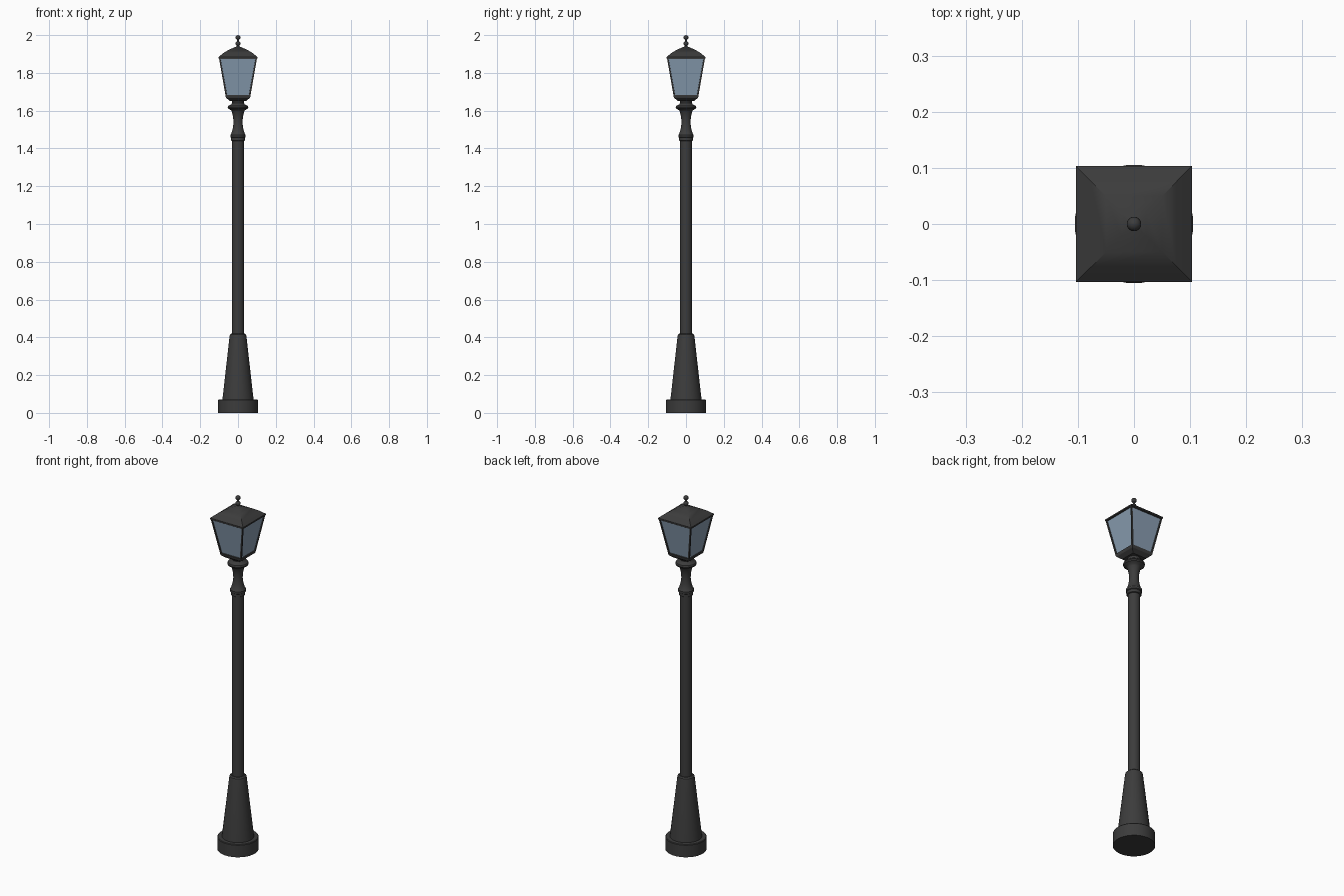
import bpy, bmesh, math

if "Cube" in bpy.data.objects:
    bpy.data.objects.remove(bpy.data.objects["Cube"])


def material(name, rgb):
    m = bpy.data.materials.new(name)
    m.diffuse_color = (*rgb, 1)
    m.use_nodes = True
    m.node_tree.nodes["Principled BSDF"].inputs["Base Color"].default_value = m.diffuse_color
    return m


METAL = material("dark_metal", (0.045, 0.045, 0.045))
GLASS = material("blue_grey_glass", (0.25, 0.34, 0.44))


def stack(name, rings, sides, angle=35, glass_level=None):
    """Stack regular rings (radius, z) into a closed solid.
    With 4 sides the radius is the half width of the square."""
    bm = bmesh.new()
    turn = math.pi / sides
    scale = 1 / math.cos(turn) if sides == 4 else 1
    loops = []
    for r, z in rings:
        loops.append([bm.verts.new((r * scale * math.cos(2 * math.pi * i / sides + turn),
                                    r * scale * math.sin(2 * math.pi * i / sides + turn), z))
                      for i in range(sides)])
    panes = []
    for k in range(len(loops) - 1):
        a, b = loops[k], loops[k + 1]
        for i in range(sides):
            j = (i + 1) % sides
            f = bm.faces.new((a[i], a[j], b[j], b[i]))
            if k == glass_level:
                panes.append(f)
    bm.faces.new(loops[0][::-1])
    bm.faces.new(loops[-1])
    bm.normal_update()
    # recessed glass panes leave a metal frame around them
    if panes:
        bmesh.ops.inset_individual(bm, faces=panes, thickness=0.011)
        bmesh.ops.inset_individual(bm, faces=panes, thickness=0.0005, depth=-0.005)
        for f in panes:
            f.material_index = 1
    me = bpy.data.meshes.new(name)
    bm.to_mesh(me)
    bm.free()
    me.materials.append(METAL)
    me.materials.append(GLASS)
    ob = bpy.data.objects.new(name, me)
    bpy.context.collection.objects.link(ob)
    bpy.ops.object.select_all(action='DESELECT')
    ob.select_set(True)
    bpy.context.view_layer.objects.active = ob
    bpy.ops.object.shade_smooth_by_angle(angle=math.radians(angle))
    return ob


def ball(r, z, n=8):
    """Profile of a sphere, bottom to top."""
    return [(max(r * math.sin(math.pi * i / n), 0.0008), z - r * math.cos(math.pi * i / n))
            for i in range(n + 1)]


# round foot and tapered pedestal
stack("foot", [(0.106, 0), (0.106, 0.068), (0.103, 0.072)], 28)
stack("pedestal", [(0.083, 0.07), (0.045, 0.405), (0.043, 0.414), (0.036, 0.42)], 28)

# pole
stack("pole", [(0.031, 0.41), (0.031, 1.45)], 24)

# turned neck between pole and lantern
stack("neck", [(0.034, 1.44), (0.037, 1.442), (0.037, 1.457), (0.041, 1.46), (0.041, 1.472),
               (0.036, 1.478), (0.028, 1.505), (0.024, 1.535), (0.026, 1.565),
               (0.033, 1.595), (0.038, 1.603), (0.053, 1.611), (0.055, 1.618),
               (0.052, 1.626), (0.036, 1.633), (0.031, 1.64), (0.034, 1.66)], 24)

# square lantern body with four glass panes
stack("lantern_body", [(0.042, 1.651), (0.062, 1.667), (0.065, 1.674), (0.101, 1.88)],
      4, 20, glass_level=2)

# square roof, curving in toward the finial
stack("roof", [(0.1, 1.875), (0.103, 1.877), (0.103, 1.884), (0.076, 1.906),
               (0.05, 1.922), (0.022, 1.934), (0.008, 1.94)], 4, 40)

# finial of two small balls on a stem
stack("finial_stem", [(0.014, 1.936), (0.006, 1.942), (0.005, 1.985)], 16)
stack("finial_lower_ball", ball(0.013, 1.955), 20)
stack("finial_upper_ball", ball(0.013, 1.987), 20)
